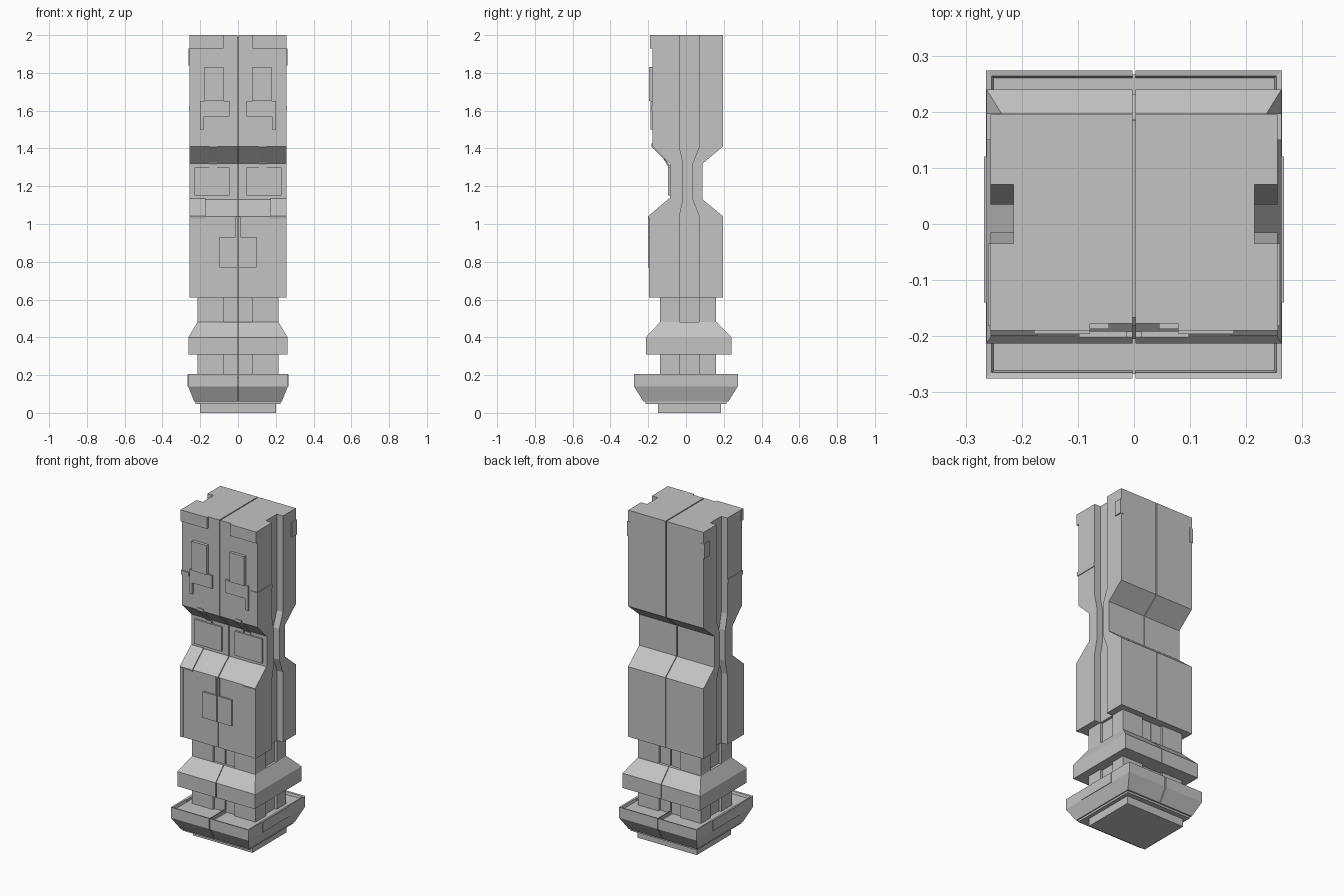
import bpy
import bmesh

old = bpy.data.objects.get("Cube")
if old:
    bpy.data.objects.remove(old, do_unlink=True)

grey = bpy.data.materials.new("plain grey")
grey.use_nodes = True
tone = (0.55, 0.55, 0.55, 1)
grey.diffuse_color = tone
grey.node_tree.nodes["Principled BSDF"].inputs["Base Color"].default_value = tone

SEAM = 0.003   # half the width of the centre gap
SIDE = 0.256   # half the width of the body
FLOOR = 0.215  # floor of the side channel


def loft(name, rings, mirror=True):
    """Join rings of 3D points with quads and cap both ends."""
    bm = bmesh.new()
    loops = [[bm.verts.new(p) for p in ring] for ring in rings]
    for a, b in zip(loops, loops[1:]):
        for i in range(len(a)):
            j = (i + 1) % len(a)
            bm.faces.new((a[i], a[j], b[j], b[i]))
    bm.faces.new(loops[0][::-1])
    bm.faces.new(loops[-1])
    bmesh.ops.recalc_face_normals(bm, faces=bm.faces)
    mesh = bpy.data.meshes.new(name)
    bm.to_mesh(mesh)
    bm.free()
    mesh.materials.append(grey)
    obj = bpy.data.objects.new(name, mesh)
    bpy.context.collection.objects.link(obj)
    if mirror:
        mod = obj.modifiers.new("Mirror", 'MIRROR')
        mod.use_mirror_merge = False
    return obj


def rect(x0, x1, y0, y1, z):
    return [(x0, y0, z), (x1, y0, z), (x1, y1, z), (x0, y1, z)]


def box(name, x0, x1, y0, y1, z0, z1, mirror=True):
    return loft(name, [rect(x0, x1, y0, y1, z) for z in (z0, z1)], mirror)


def front_plate(name, outline, y0, y1):
    return loft(name, [[(x, y, z) for x, z in outline] for y in (y0, y1)])


def side_plate(name, outline, x0, x1):
    return loft(name, [[(x, y, z) for y, z in outline] for x in (x0, x1)])


# Main body: levels of height, front, back, channel front, channel back
levels = [
    (0.61, -0.192, 0.197, -0.035, 0.07),
    (1.04, -0.192, 0.197, -0.035, 0.07),
    (1.13, -0.086, 0.088, -0.015, 0.035),
    (1.32, -0.086, 0.088, -0.015, 0.035),
    (1.41, -0.177, 0.195, -0.035, 0.07),
    (2.00, -0.177, 0.195, -0.035, 0.07),
]
loft("body", [[(SEAM, f, z), (SIDE, f, z), (SIDE, c, z), (FLOOR, c, z),
               (FLOOR, d, z), (SIDE, d, z), (SIDE, b, z), (SEAM, b, z)]
              for z, f, b, c, d in levels])
loft("body_seam_core", [rect(-0.01, 0.01, f + 0.01, b - 0.01, min(z, 1.99))
                        for z, f, b, c, d in levels], False)


# Necks with corner pillars and shallow channels
def neck(name, z0, z1):
    f, b, r = -0.137, 0.16, 0.015
    half = [(SEAM, f + r), (0.073, f + r), (0.073, f), (FLOOR, f),
            (FLOOR, -0.035), (FLOOR - r, -0.035), (FLOOR - r, 0.07),
            (FLOOR, 0.07), (FLOOR, b), (0.073, b), (0.073, b - r),
            (SEAM, b - r)]
    loft(name, [[(x, y, z) for x, y in half] for z in (z0, z1)])
    box(name + "_core", -0.01, 0.01, f + 0.025, b - 0.025, z0, z1, False)


neck("upper_neck", 0.47, 0.62)
neck("lower_neck", 0.18, 0.32)


# Collars: rings of half width, front, back, height
def collar(name, rings):
    loft(name, [rect(SEAM, x, f, b, z) for x, f, b, z in rings])
    loft(name + "_core", [rect(-0.01, 0.01, f + 0.008, b - 0.008, z)
                          for x, f, b, z in rings[:3]], False)


collar("middle_collar", [(0.263, -0.213, 0.24, 0.31), (0.263, -0.213, 0.24, 0.40),
                         (FLOOR, -0.137, 0.163, 0.48)])
collar("base_collar", [(0.232, -0.225, 0.224, 0.06), (0.264, -0.275, 0.274, 0.14),
                       (0.264, -0.275, 0.274, 0.19), (0.264, -0.275, 0.274, 0.205),
                       (0.254, -0.265, 0.264, 0.203), (0.25, -0.261, 0.26, 0.188)])
box("base_side_plate", 0.25, 0.267, -0.14, 0.12, 0.14, 0.203)
box("base_underplate", -0.225, 0.225, -0.215, 0.215, 0.048, 0.065, False)
box("foot_block", -0.202, 0.202, -0.148, 0.184, 0, 0.06, False)

# Upper front panels
box("brow_plate", 0.078, SIDE + 0.001, -0.19, -0.17, 1.93, 2.0)
box("upper_plate", 0.078, 0.178, -0.196, -0.17, 1.65, 1.83)
front_plate("bracket_plate", [(0.18, 1.50), (0.2, 1.50), (0.2, 1.65),
                              (0.045, 1.65), (0.045, 1.57), (0.18, 1.57)],
            -0.187, -0.17)
box("wrap_bar", 0.21, 0.26, -0.182, -0.035, 1.60, 1.625)
box("ear_plate", 0.24, 0.263, 0.15, 0.197, 1.84, 1.93)

# Waist panels and the tabs beneath the overhang
box("waist_plate", 0.045, 0.23, -0.096, -0.08, 1.15, 1.30)
side_plate("overhang_tab", [(-0.092, 1.30), (-0.092, 1.32), (-0.183, 1.408),
                            (-0.183, 1.425), (-0.17, 1.425), (-0.08, 1.30)],
           0.11, 0.15)

# Lower front panels
side_plate("shoulder_ridge", [(-0.196, 1.03), (-0.199, 1.042), (-0.09, 1.135),
                              (-0.08, 1.13), (-0.18, 1.03)], 0.172, SIDE)
box("edge_strip", 0.237, SIDE, -0.196, -0.18, 0.61, 1.04)
box("chest_plate", SEAM, 0.098, -0.202, -0.18, 0.77, 0.93)
box("chest_tab", SEAM, 0.013, -0.202, -0.18, 0.93, 1.04)
